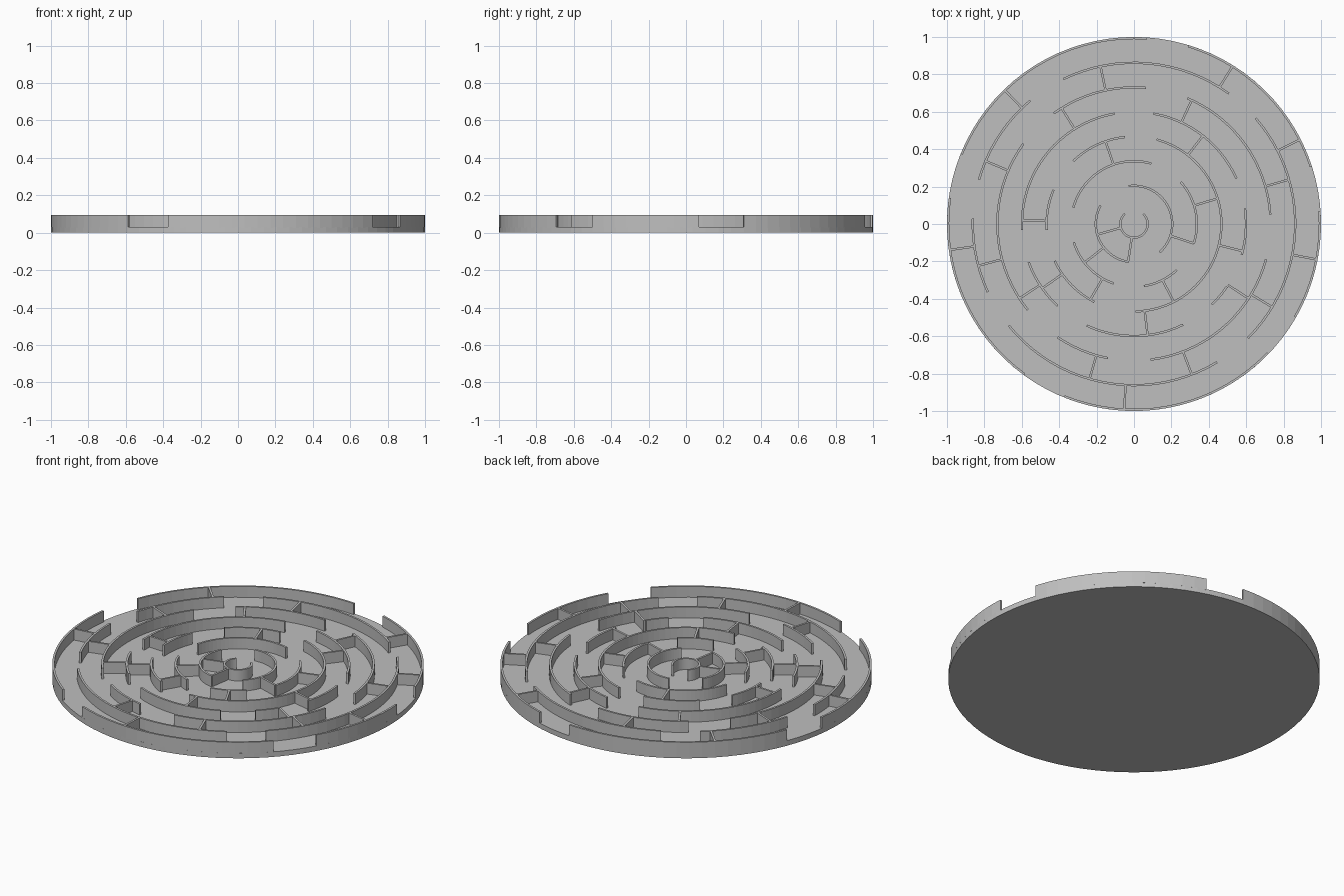
import bpy, bmesh
from math import radians, cos, sin, ceil
from mathutils import Matrix, Vector

cube = bpy.data.objects.get("Cube")
if cube:
    bpy.data.objects.remove(cube, do_unlink=True)

FLOOR, TOP, THICK, SINK = 0.03, 0.095, 0.012, 0.005
INNER, PITCH = 0.073, 0.1315          # centre-line radius of first ring, ring spacing

grey = bpy.data.materials.new("plain_grey")
grey.use_nodes = True
COLOUR = (0.52, 0.52, 0.52, 1)
grey.diffuse_color = COLOUR
grey.node_tree.nodes["Principled BSDF"].inputs["Base Color"].default_value = COLOUR


def finish(bm, name):
    """Turn a bmesh into a named grey object."""
    bmesh.ops.recalc_face_normals(bm, faces=bm.faces)
    mesh = bpy.data.meshes.new(name)
    bm.to_mesh(mesh)
    bm.free()
    mesh.materials.append(grey)
    obj = bpy.data.objects.new(name, mesh)
    bpy.context.collection.objects.link(obj)
    return obj


def radius(ring):
    return INNER + ring * PITCH


def add_arc(bm, r, start, end):
    """Curved wall: a rectangular section swept about the centre."""
    steps = ceil((end - start) / 4)
    a, b = r - THICK / 2, r + THICK / 2
    low = FLOOR - SINK
    section = []
    for i in range(steps + 1):
        t = radians(start + (end - start) * i / steps)
        section.append([bm.verts.new((p * cos(t), p * sin(t), z))
                        for p, z in ((a, low), (b, low), (b, TOP), (a, TOP))])
    for s, e in zip(section, section[1:]):
        for k in range(4):
            n = (k + 1) % 4
            bm.faces.new((s[k], s[n], e[n], e[k]))
    bm.faces.new(section[0])
    bm.faces.new(section[-1])


def add_spoke(bm, r0, r1, angle):
    """Straight radial wall between two rings."""
    height = TOP - FLOOR + SINK
    place = (Matrix.Rotation(radians(angle), 4, 'Z')
             @ Matrix.Translation(Vector(((r0 + r1) / 2, 0, TOP - height / 2)))
             @ Matrix.Diagonal((r1 - r0, THICK, height, 1)))
    bmesh.ops.create_cube(bm, size=1, matrix=place)


# Round floor plate
bm = bmesh.new()
bmesh.ops.create_cone(bm, cap_ends=True, segments=90, radius1=1, radius2=1,
                      depth=FLOOR, matrix=Matrix.Translation((0, 0, FLOOR / 2)))
finish(bm, "floor_plate")

# Curved walls, innermost ring first: (start, end) in degrees
ring_arcs = [
    [(132, 407)],
    [(-48, 98), (151, 262)],
    [(-18, 42), (74, 165), (197, 251), (279, 313)],
    [(-89, 75), (96, 134), (157, 184), (205, 243)],
    [(-16, 8), (24, 80), (100, 183), (200, 227), (245, 296), (314, 326)],
    [(4, 67), (85, 126), (144, 219), (236, 259), (277, 345)],
    [(-45, 41), (54, 116), (130, 164), (178, 205), (219, 301)],
    [(-30, 4), (18, 73), (86, 158), (172, 234), (248, 316)],
]
for ring, arcs in enumerate(ring_arcs):
    bm = bmesh.new()
    r = radius(ring) if ring < len(ring_arcs) - 1 else 1 - THICK / 2
    for start, end in arcs:
        add_arc(bm, r, start, end)
    finish(bm, f"ring_wall_{ring + 1}")

# Radial walls, by the ring they start from
spoke_angles = [
    [196, 261],
    [218, -18],
    [109, 17, -63, 240],
    [178, 52, -14, -83, 215],
    [122, 65, 213, -33],
    [102, 16, 195, 157, -31, -69, 254],
    [58, 134, 27, -11, 188, 267],
]
for ring, angles in enumerate(spoke_angles):
    bm = bmesh.new()
    for angle in angles:
        add_spoke(bm, radius(ring), radius(ring + 1), angle)
    finish(bm, f"radial_walls_{ring + 1}")
